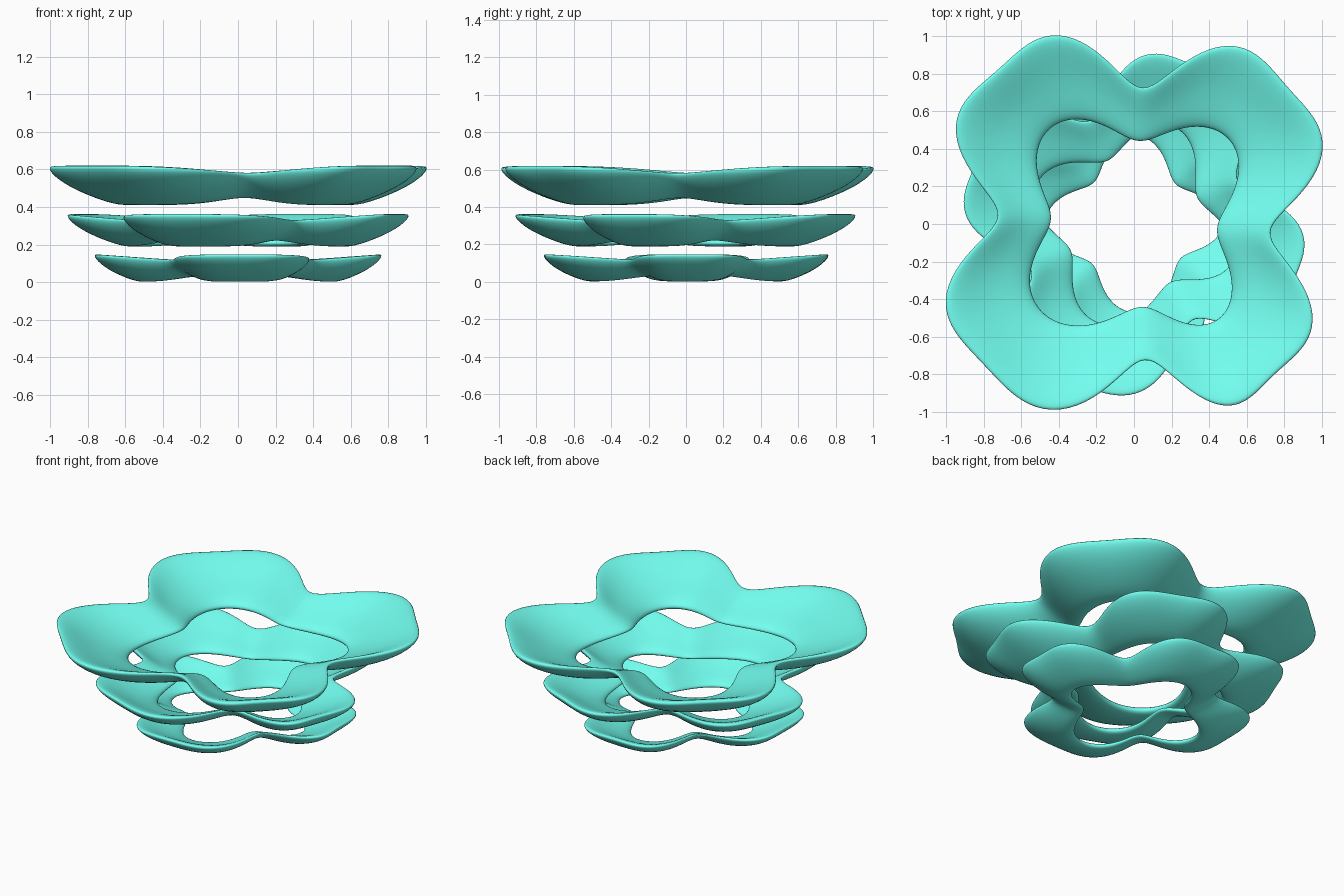
import bpy, bmesh
from math import sin, cos, pi, radians, exp, sqrt

if "Cube" in bpy.data.objects:
    bpy.data.objects.remove(bpy.data.objects["Cube"])

teal = bpy.data.materials.new("teal")
teal.diffuse_color = (0.17, 1.0, 0.87, 1)
teal.use_nodes = True
teal.node_tree.nodes["Principled BSDF"].inputs["Base Color"].default_value = teal.diffuse_color


# Curved, tilted slab cross-section with round lips, fitted to a -1..1 box
def section(n=18, thick=0.31, tilt=0.36, bow=0.11):
    us = [-cos(pi * i / n) for i in range(n + 1)]
    half = lambda u: thick * sqrt(max(0, 1 - abs(u) ** 3.5)) / 2
    mid = lambda u: tilt * u + bow * u * u
    pts = [(u + half(u) * tilt * 0.5, mid(u) - half(u)) for u in us]
    pts += [(u - half(u) * tilt * 0.5, mid(u) + half(u)) for u in reversed(us[1:-1])]

    def fit(vals):
        lo, hi = min(vals), max(vals)
        return [2 * (v - lo) / (hi - lo) - 1 for v in vals]
    return list(zip(fit([p[0] for p in pts]), fit([p[1] for p in pts])))


PROFILE = section()


# Four-lobed wavy ring: edge radii and height vary around the loop
def lobed_ring(name, scale, z, turn, steps=200):
    bm = bmesh.new()
    loops = []
    for i in range(steps):
        a = 2 * pi * i / steps
        c4, c8 = cos(4 * a), cos(8 * a)
        outer = 0.985 - 0.185 * c4 - 0.07 * c8
        inner = 0.564 - 0.117 * c4 - 0.002 * c8
        tall = 0.091 - 0.019 * c4 - 0.005 * c8
        mid, half = (outer + inner) / 2, (outer - inner) / 2
        # one dip sits slightly off the regular spacing
        skew = radians(8) * exp(-((a - 1.5 * pi) / radians(36)) ** 2)
        t = a + skew + radians(turn)
        loop = []
        for px, pz in PROFILE:
            r = (mid + half * px) * scale
            loop.append(bm.verts.new((r * cos(t), r * sin(t), z + tall * pz * scale)))
        loops.append(loop)
    n = len(PROFILE)
    for i in range(steps):
        p, q = loops[i], loops[(i + 1) % steps]
        for j in range(n):
            k = (j + 1) % n
            bm.faces.new((p[j], q[j], q[k], p[k])).smooth = True
    bmesh.ops.recalc_face_normals(bm, faces=bm.faces)
    me = bpy.data.meshes.new(name)
    bm.to_mesh(me)
    bm.free()
    me.materials.append(teal)
    ob = bpy.data.objects.new(name, me)
    bpy.context.collection.objects.link(ob)


# Three stacked tiers, each smaller and turned against the one above
lobed_ring("top_tier", 0.995, 0.515, -3.5)
lobed_ring("middle_tier", 0.82, 0.276, 23)
lobed_ring("bottom_tier", 0.69, 0.075, 44)
